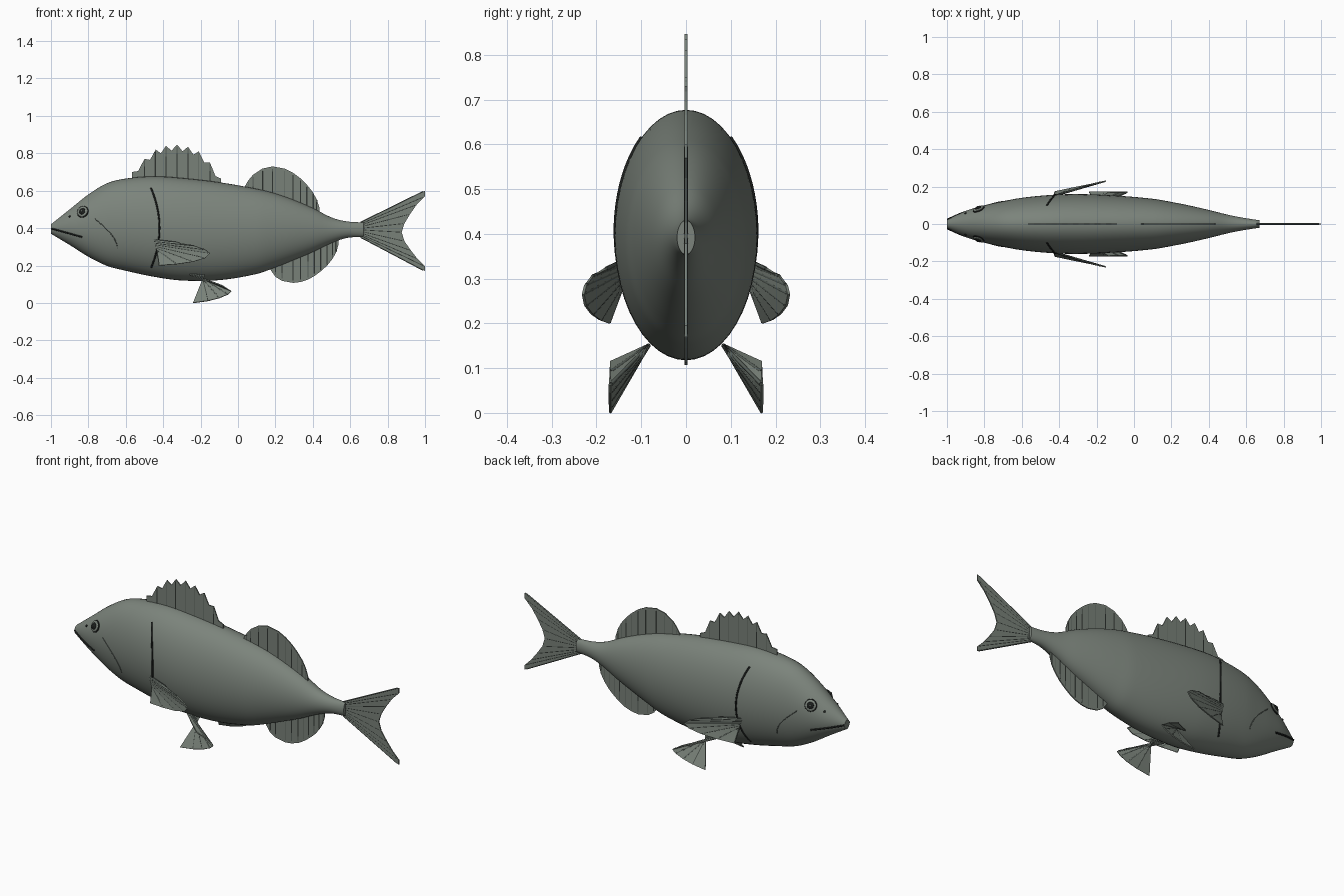
import bpy, bmesh, math
from mathutils import Vector

if "Cube" in bpy.data.objects:
    bpy.data.objects.remove(bpy.data.objects["Cube"])

def material(name, rgb):
    m = bpy.data.materials.new(name)
    m.diffuse_color = (*rgb, 1)
    m.use_nodes = True
    m.node_tree.nodes["Principled BSDF"].inputs["Base Color"].default_value = m.diffuse_color
    return m

SKIN = material("grey green skin", (0.20, 0.23, 0.20))
FIN = material("grey green fin", (0.19, 0.22, 0.19))
RAY = material("dark fin ray", (0.10, 0.12, 0.105))
DARK = material("near black", (0.012, 0.014, 0.013))

# Body stations: x, top z, bottom z, half width
STATIONS = [
    (-1.0, .42, .37, .022), (-.9, .50, .31, .07), (-.8, .58, .247, .10),
    (-.7, .64, .198, .122), (-.6, .665, .172, .14), (-.45, .677, .14, .155),
    (-.3, .668, .12, .16), (-.1, .645, .122, .152), (.1, .61, .155, .135),
    (.2, .585, .19, .118), (.3, .55, .23, .098), (.4, .507, .272, .075),
    (.5, .457, .32, .05), (.58, .436, .347, .034), (.67, .43, .354, .02)]

def section(x):
    """Smoothly interpolated (top, bottom, half width) at x."""
    n = len(STATIONS)
    x = min(max(x, -1.0), .67)
    i = max(k for k in range(n - 1) if STATIONS[k][0] <= x)
    a, b = STATIONS[i], STATIONS[i + 1]
    p, q = STATIONS[max(i - 1, 0)], STATIONS[min(i + 2, n - 1)]
    d = b[0] - a[0]
    t = (x - a[0]) / d
    out = []
    for k in (1, 2, 3):
        m0 = (b[k] - p[k]) / (b[0] - p[0]) * d
        m1 = (q[k] - a[k]) / (q[0] - a[0]) * d
        out.append((2*t**3 - 3*t*t + 1)*a[k] + (t**3 - 2*t*t + t)*m0
                   + (3*t*t - 2*t**3)*b[k] + (t**3 - t*t)*m1)
    return out

def on_skin(x, z, side):
    top, bot, w = section(x)
    u = (z - (top + bot) / 2) / ((top - bot) / 2)
    return Vector((x, side * w * math.sqrt(max(0, 1 - u * u)), z))

def skin_normal(x, z, side):
    e = .01
    dx = on_skin(x + e, z, side) - on_skin(x - e, z, side)
    dz = on_skin(x, z + e, side) - on_skin(x, z - e, side)
    return dx.cross(dz).normalized() * -side

def finish(name, bm, mat, smooth=False):
    bmesh.ops.recalc_face_normals(bm, faces=bm.faces)
    for f in bm.faces:
        f.smooth = smooth
    me = bpy.data.meshes.new(name)
    bm.to_mesh(me)
    bm.free()
    me.materials.append(mat)
    ob = bpy.data.objects.new(name, me)
    bpy.context.collection.objects.link(ob)
    return ob

def tubes(name, paths, radius, mat):
    """Thin round lines along each path."""
    cu = bpy.data.curves.new(name, 'CURVE')
    cu.dimensions = '3D'
    cu.bevel_depth = radius
    cu.bevel_resolution = 1
    cu.use_fill_caps = True
    for path in paths:
        s = cu.splines.new('POLY')
        s.points.add(len(path) - 1)
        for pt, co in zip(s.points, path):
            pt.co = (*co, 1)
    cu.materials.append(mat)
    ob = bpy.data.objects.new(name, cu)
    bpy.context.collection.objects.link(ob)
    bpy.ops.object.select_all(action='DESELECT')
    ob.select_set(True)
    bpy.context.view_layer.objects.active = ob
    bpy.ops.object.convert(target='MESH')

def fin(name, bases, tips, ray_ids, reach=.97, segs=6):
    """Ruled sheet between a base row and a tip row, with raised rays."""
    bases = [Vector(b) for b in bases]
    tips = [Vector(t) for t in tips]
    bm = bmesh.new()
    rows = [[bm.verts.new(b.lerp(t, k / segs)) for k in range(segs + 1)]
            for b, t in zip(bases, tips)]
    for r, s in zip(rows, rows[1:]):
        for k in range(segs):
            bm.faces.new((r[k], r[k + 1], s[k + 1], s[k]))
    sheet = finish(name, bm, FIN)
    mod = sheet.modifiers.new("thickness", 'SOLIDIFY')
    mod.thickness = .006
    mod.offset = 0
    tubes(name + "_rays", [[bases[i], bases[i].lerp(tips[i], reach)] for i in ray_ids],
          .0042, RAY)

def upright_fin(name, outline, base_z, ray_ids, reach):
    fin(name, [(x, 0, base_z) for x, z in outline],
        [(x, 0, z) for x, z in outline], ray_ids, reach)

def row(a, b, n):
    return [Vector(a).lerp(Vector(b), i / (n - 1)) for i in range(n)]

# Body
bm = bmesh.new()
N, RINGS = 48, 84
rings = []
for i in range(RINGS + 1):
    x = -1 + 1.67 * i / RINGS
    top, bot, w = section(x)
    rings.append([bm.verts.new((x, w * math.sin(2*math.pi*k/N),
                 (top + bot)/2 + (top - bot)/2 * math.cos(2*math.pi*k/N))) for k in range(N)])
for r, s in zip(rings, rings[1:]):
    for k in range(N):
        bm.faces.new((r[k], r[(k+1) % N], s[(k+1) % N], s[k]))
bm.faces.new(rings[0])
bm.faces.new(rings[-1])
body = finish("body", bm, SKIN)
bpy.context.view_layer.objects.active = body
body.select_set(True)
bpy.ops.object.shade_smooth_by_angle(angle=math.radians(40))

# Spiny dorsal fin: spine tips with notches between them
peaks = [(-.567, .70), (-.50, .77), (-.44, .82), (-.385, .84), (-.326, .847),
         (-.267, .835), (-.21, .81), (-.15, .75), (-.09, .665)]
outline = [peaks[0]]
for a, b in zip(peaks, peaks[1:]):
    outline += [((a[0] + b[0]) / 2, (a[1] + b[1]) / 2 - .03), b]
upright_fin("spiny_dorsal_fin", outline, .6, range(2, 15, 2), .95)

# Soft dorsal and anal fins
soft = [(.035, .62), (.055, .655), (.08, .685), (.13, .718), (.185, .73), (.25, .718),
        (.295, .695), (.335, .665), (.37, .63), (.40, .592), (.42, .555), (.435, .51)]
upright_fin("soft_dorsal_fin", soft, .45, range(1, 11), .95)
anal = [(.165, .215), (.175, .175), (.20, .14), (.235, .118), (.295, .107), (.335, .112),
        (.375, .125), (.41, .145), (.44, .167), (.475, .198), (.505, .235), (.525, .27),
        (.537, .31)]
upright_fin("anal_fin", anal, .37, range(2, 12), .95)

# Forked tail fin
tail = [(1, .60), (1, .57), (.955, .525), (.92, .475), (.89, .425), (.875, .378),
        (.89, .33), (.925, .28), (.96, .235), (1, .195), (1, .17)]
fin("tail_fin", row((.655, 0, .43), (.655, 0, .352), 11),
    [(x, 0, z) for x, z in tail], range(11))

# Paired parts
for side, label in ((-1, "near"), (1, "far")):
    def flip(points):
        return [(x, side * y, z) for x, y, z in points]
    # Pectoral fin
    tips = [(-.32, .18, .322), (-.23, .21, .305), (-.175, .225, .285), (-.15, .23, .265),
            (-.175, .225, .24), (-.24, .21, .22), (-.33, .192, .207), (-.42, .173, .2)]
    fin(label + "_pectoral_fin", flip(row((-.452, .145, .338), (-.43, .145, .275), 8)),
        flip(tips), range(8))
    # Pelvic fin, twisted at its root
    tips = [(-.14, .17, .113), (-.08, .17, .09), (-.035, .17, .062), (-.055, .17, .045),
            (-.10, .17, .026), (-.16, .17, .011), (-.24, .17, .0)]
    fin(label + "_pelvic_fin", flip(row((-.26, .083, .152), (-.18, .083, .15), 7)),
        flip(tips), range(1, 6))

    # Gill cover edge, cheek crease and mouth line
    def arc(z0, z1, fx, n=20):
        return [on_skin(fx(z), z, side)
                for z in (z0 + (z1 - z0) * i / n for i in range(n + 1))]
    tubes(label + "_gill_edge",
          [arc(.615, .19, lambda z: -.42 - .045 * ((z - .4) / .213) ** 2)], .005, DARK)
    tubes(label + "_cheek_crease",
          [arc(.45, .29, lambda z: -.765 + .12 * math.sin((.45 - z) / .16 * math.pi / 2))],
          .0022, RAY)
    tubes(label + "_mouth",
          [arc(.398, .352, lambda z: -.998 + .165 * (.398 - z) / .046)], .005, DARK)

    # Eye: rim, iris, pupil and glint, stacked as thin domes
    c, n = on_skin(-.83, .487, side), skin_normal(-.83, .487, side)
    if n.y * side < 0:
        n = -n
    for part, r, lift, mat in (("eye_rim", .033, .000, DARK), ("eye_iris", .029, .005, SKIN),
                               ("eye_pupil", .018, .010, DARK), ("eye_glint", .006, .014, RAY)):
        bm = bmesh.new()
        bmesh.ops.create_uvsphere(bm, u_segments=24, v_segments=10, radius=r)
        bmesh.ops.scale(bm, vec=(1, 1, .006 / r), verts=bm.verts)
        ob = finish(f"{label}_{part}", bm, mat, True)
        ob.rotation_euler = n.to_track_quat('Z', 'Y').to_euler()
        ob.location = c + n * lift
    # Nostril
    bm = bmesh.new()
    bmesh.ops.create_icosphere(bm, subdivisions=2, radius=.006)
    finish(label + "_nostril", bm, DARK, True).location = on_skin(-.9, .462, side)
